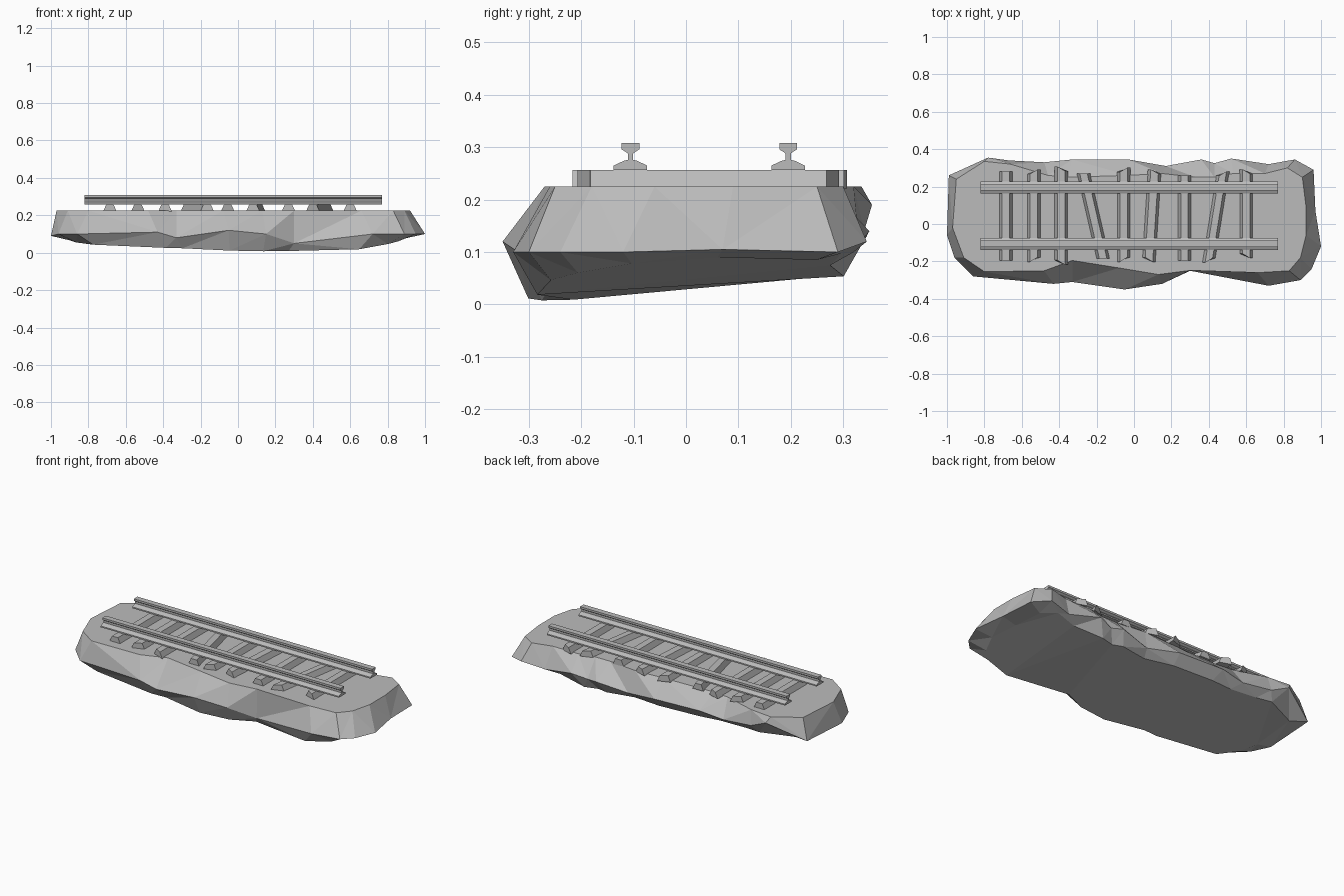
import bpy
import bmesh
from mathutils import Vector

default_cube = bpy.data.objects.get("Cube")
if default_cube:
    bpy.data.objects.remove(default_cube, do_unlink=True)

GROUND = 0.225      # flat top of the rock
SLEEPER_TOP = 0.257


def make_material(name, colour):
    material = bpy.data.materials.new(name)
    material.use_nodes = True
    material.diffuse_color = colour
    material.node_tree.nodes["Principled BSDF"].inputs["Base Color"].default_value = colour
    return material


stone_grey = make_material("stone_grey", (0.5, 0.5, 0.5, 1))


def finish(name, bm):
    """Turn a bmesh into a flat shaded object with the shared material."""
    bmesh.ops.recalc_face_normals(bm, faces=bm.faces)
    mesh = bpy.data.meshes.new(name)
    bm.to_mesh(mesh)
    bm.free()
    mesh.materials.append(stone_grey)
    obj = bpy.data.objects.new(name, mesh)
    bpy.context.collection.objects.link(obj)
    return obj


def loft(bm, rings):
    """Skin a stack of closed rings that share a point count, with end caps."""
    loops = [[bm.verts.new(point) for point in ring] for ring in rings]
    for lower, upper in zip(loops, loops[1:]):
        for i in range(len(lower)):
            j = (i + 1) % len(lower)
            bm.faces.new((lower[i], lower[j], upper[j], upper[i]))
    bm.faces.new(loops[0][::-1])
    bm.faces.new(loops[-1])


# Rock: widest outline, clockwise from the back left corner
girdle = [
    (-.99, .26, .10), (-.78, .355, .19), (-.67, .34, .14), (-.48, .33, .12),
    (-.33, .345, .14), (-.03, .345, .13), (.17, .31, .1), (.36, .345, .13),
    (.43, .325, .12), (.52, .35, .14), (.72, .32, .1), (.86, .345, .12),
    (.96, .29, .1), (.97, .07, .105), (1, -.12, .1), (.95, -.24, .1),
    (.89, -.3, .1), (.72, -.33, .1), (.3, -.25, .05), (.15, -.32, .1),
    (-.05, -.35, .12), (-.33, -.31, .08), (-.43, -.32, .11),
    (-.86, -.28, .1), (-.96, -.18, .1), (-1, -.06, .09),
]

# Rock: edge of the flat top, matching the outline point for point
rim = [
    (-.95, .24), (-.8, .335), (-.66, .32), (-.46, .26), (-.36, .25),
    (-.03, .26), (.15, .27), (.33, .25), (.43, .25), (.53, .27), (.7, .27),
    (.82, .3), (.9, .25), (.92, .09), (.92, -.06), (.89, -.18), (.83, -.25),
    (.66, -.26), (.3, -.248), (.13, -.27), (-.08, -.235), (-.33, -.195),
    (-.48, -.25), (-.8, -.255), (-.91, -.18), (-.97, -.02),
]


def underside(point):
    """Pull an outline point inward and drop it to the tilted base."""
    x, y, z = point
    x, y = x * .9, y * .86
    base = .04 - .035 * x + .1 * y + .2 * max(0, x - .5)
    return x, y, max(0, min(base, z - .015))


bm = bmesh.new()
loft(bm, [[underside(p) for p in girdle], girdle, [(x, y, GROUND) for x, y in rim]])
bmesh.ops.triangulate(bm, faces=[f for f in bm.faces if len(f.verts) == 4])
bmesh.ops.triangulate(bm, faces=[f for f in bm.faces if len(f.verts) > 4])
finish("rock_base", bm)


# Sleepers: tapered bars, some laid askew, given by back end and front end
def sleeper(number, back, front):
    start, end = Vector(back), Vector(front)
    bm = bmesh.new()
    rings = []
    for centre in (start, end):
        rings.append([(centre.x + side * half, centre.y, z) for side, half, z in (
            (-1, .036, GROUND - .004), (1, .036, GROUND - .004),
            (1, .02, SLEEPER_TOP), (-1, .02, SLEEPER_TOP))])
    # slightly ragged sawn ends
    skew = .012 * (number % 3 - 1)
    rings = [[(x, y + skew * (1 if k in (1, 2) else -1), z)
              for k, (x, y, z) in enumerate(ring)] for ring in rings]
    loft(bm, rings)
    finish(f"sleeper_{number}", bm)


layout = [
    ((-.685, .28), (-.685, -.195)), ((-.535, .28), (-.535, -.19)),
    ((-.39, .295), (-.39, -.205)), ((-.27, .27), (-.165, -.185)),
    ((-.055, .29), (-.055, -.19)), ((.11, .28), (.08, -.19)),
    ((.27, .26), (.27, -.195)), ((.475, .27), (.4, -.195)),
    ((.6, .28), (.6, -.17)),
]
for number, (back, front) in enumerate(layout, 1):
    sleeper(number, back, front)

# Rails: half profile (half width, height) mirrored, then run along x
half_profile = [(.032, .257), (.032, .265), (.013, .274), (.005, .276),
                (.005, .288), (.009, .291), (.017, .296), (.017, .308)]
profile = half_profile + [(-w, z) for w, z in reversed(half_profile)]
for name, centre_y in (("front_rail", -.106), ("back_rail", .195)):
    bm = bmesh.new()
    loft(bm, [[(x, centre_y + w, z) for w, z in profile] for x in (-.82, .77)])
    finish(name, bm)
